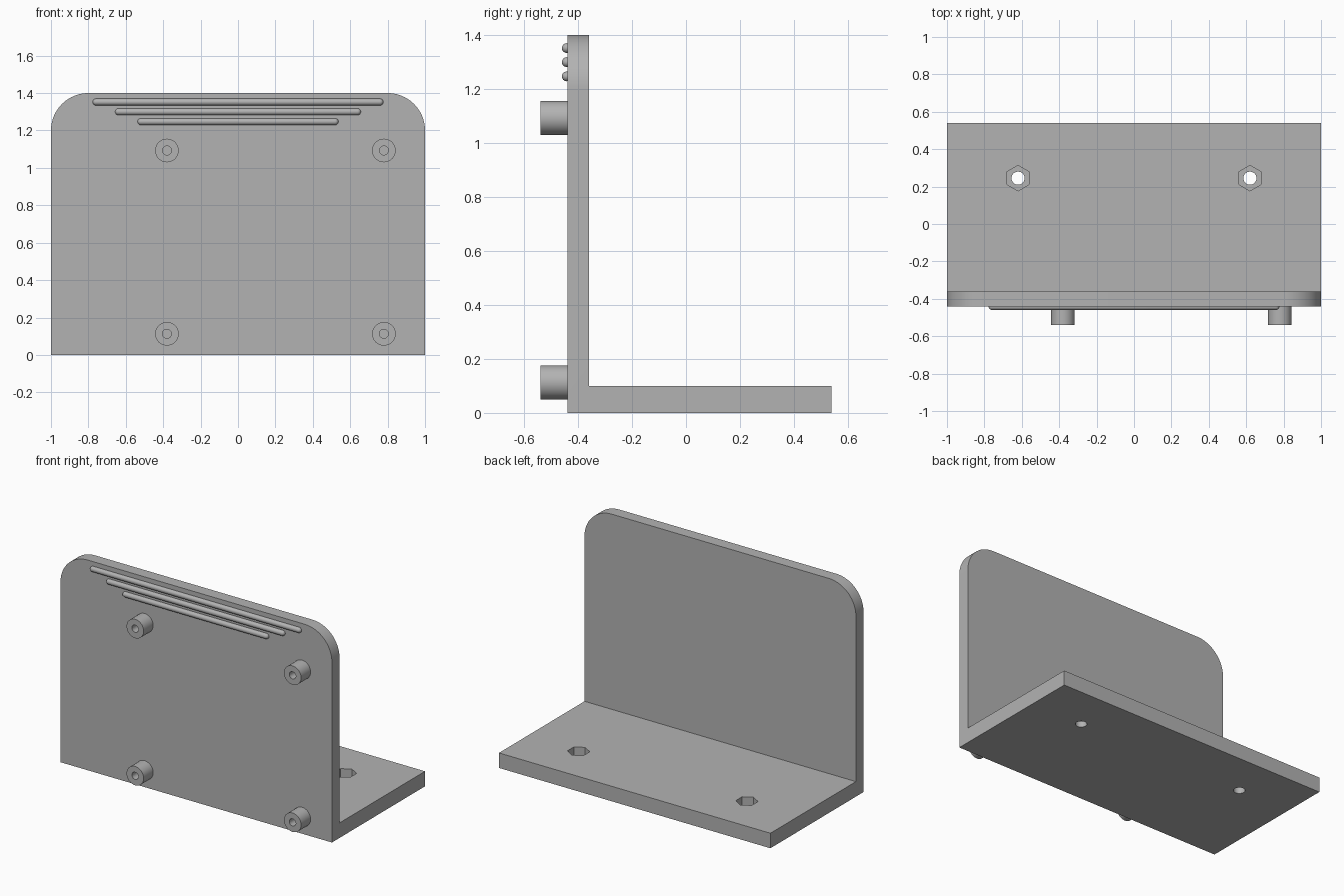
import bpy, bmesh
from math import pi, radians
from mathutils import Matrix, Vector

if "Cube" in bpy.data.objects:
    bpy.data.objects.remove(bpy.data.objects["Cube"], do_unlink=True)

grey = bpy.data.materials.new("plain grey")
grey.use_nodes = True
COLOUR = (0.45, 0.45, 0.45, 1)
grey.diffuse_color = COLOUR
grey.node_tree.nodes["Principled BSDF"].inputs["Base Color"].default_value = COLOUR


def finish(bm, name):
    bmesh.ops.recalc_face_normals(bm, faces=bm.faces)
    mesh = bpy.data.meshes.new(name)
    bm.to_mesh(mesh)
    bm.free()
    mesh.materials.append(grey)
    obj = bpy.data.objects.new(name, mesh)
    bpy.context.collection.objects.link(obj)
    return obj


def activate(obj):
    bpy.ops.object.select_all(action='DESELECT')
    obj.select_set(True)
    bpy.context.view_layer.objects.active = obj


def smooth(obj):
    activate(obj)
    bpy.ops.object.shade_smooth_by_angle(angle=radians(30))


def cylinder(name, radius, start, end, sides=48):
    """Cylinder or prism between two points."""
    a, b = Vector(start), Vector(end)
    turn = (b - a).to_track_quat('Z', 'Y').to_matrix().to_4x4()
    bm = bmesh.new()
    bmesh.ops.create_cone(bm, cap_ends=True, segments=sides, radius1=radius,
                          radius2=radius, depth=(b - a).length,
                          matrix=Matrix.Translation((a + b) / 2) @ turn)
    return finish(bm, name)


def cut(obj, cutter):
    cutter.hide_render = True
    mod = obj.modifiers.new("cut", 'BOOLEAN')
    mod.operation, mod.solver, mod.object = 'DIFFERENCE', 'EXACT', cutter
    activate(obj)
    bpy.ops.object.modifier_apply(modifier=mod.name)
    bpy.data.objects.remove(cutter, do_unlink=True)


# L-shaped bracket: side profile swept across the width
FRONT, INNER, BACK = -0.44, -0.36, 0.54
BASE, TOP = 0.1, 1.4
profile = [(FRONT, 0), (BACK, 0), (BACK, BASE), (INNER, BASE), (INNER, TOP), (FRONT, TOP)]
bm = bmesh.new()
side = bm.faces.new([bm.verts.new((-1, y, z)) for y, z in profile])
swept = bmesh.ops.extrude_face_region(bm, geom=[side])["geom"]
bmesh.ops.translate(bm, vec=(2, 0, 0), verts=[v for v in swept if isinstance(v, bmesh.types.BMVert)])

# Rounded upper corners
corners = [e for e in bm.edges
           if all(v.co.z > TOP - 0.01 for v in e.verts)
           and e.verts[0].co.x == e.verts[1].co.x]
bmesh.ops.bevel(bm, geom=corners, offset=0.2, segments=20, profile=0.5, affect='EDGES')
bracket = finish(bm, "bracket")

# Mounting holes with hexagonal nut pockets in the base
for x in (-0.62, 0.62):
    y = 0.245
    cut(bracket, cylinder("screw_hole_cutter", 0.035, (x, y, -0.1), (x, y, 0.2)))
    pocket = cylinder("nut_pocket_cutter", 0.068, (0, 0, 0.04), (0, 0, 0.2), 6)
    # a corner of each hexagon points to the back
    corner = max(pocket.data.vertices, key=lambda v: v.co.y).co
    if abs(corner.x) > 0.001:
        pocket.data.transform(Matrix.Rotation(pi / 6, 4, 'Z'))
    pocket.data.transform(Matrix.Translation((x, y, 0)))
    cut(bracket, pocket)
smooth(bracket)

# Hollow standoffs on the front
for row, z in (("lower", 0.113), ("upper", 1.093)):
    for hand, x in (("right", -0.38), ("left", 0.78)):
        post = cylinder(f"{row}_{hand}_standoff", 0.063, (x, FRONT + 0.01, z), (x, -0.54, z))
        cut(post, cylinder("bore_cutter", 0.024, (x, FRONT, z), (x, -0.6, z), 32))
        smooth(post)

# Round-ended decorative ribs near the top edge
RIB = 0.018
for name, half, z in (("upper_rib", 0.777, 1.352), ("middle_rib", 0.657, 1.3), ("lower_rib", 0.537, 1.247)):
    bm = bmesh.new()
    bmesh.ops.create_uvsphere(bm, u_segments=24, v_segments=12, radius=RIB,
                              matrix=Matrix.Rotation(pi / 2, 4, 'Y'))
    # split the ball at its middle and stretch it into a rod
    bmesh.ops.bisect_plane(bm, geom=bm.verts[:] + bm.edges[:] + bm.faces[:],
                           plane_co=(0, 0, 0), plane_no=(1, 0, 0), clear_inner=True)
    rim = [v for v in bm.verts if abs(v.co.x) < 0.001]
    bmesh.ops.translate(bm, vec=(half - RIB, 0, 0), verts=bm.verts)
    for v in rim:
        v.co.x = 0
    # straight section ring where the round end begins
    rounds = bmesh.ops.bisect_plane(bm, geom=bm.verts[:] + bm.edges[:] + bm.faces[:],
                                    plane_co=(half - RIB, 0, 0), plane_no=(1, 0, 0))
    for v in [g for g in rounds["geom_cut"] if isinstance(g, bmesh.types.BMVert)]:
        d = Vector((0, v.co.y, v.co.z)).normalized() * RIB
        v.co.y, v.co.z = d.y, d.z
    bmesh.ops.mirror(bm, geom=bm.verts[:] + bm.edges[:] + bm.faces[:],
                     axis='X', merge_dist=0.0005)
    bmesh.ops.translate(bm, vec=(0, FRONT - 0.002, z), verts=bm.verts)
    smooth(finish(bm, name))
